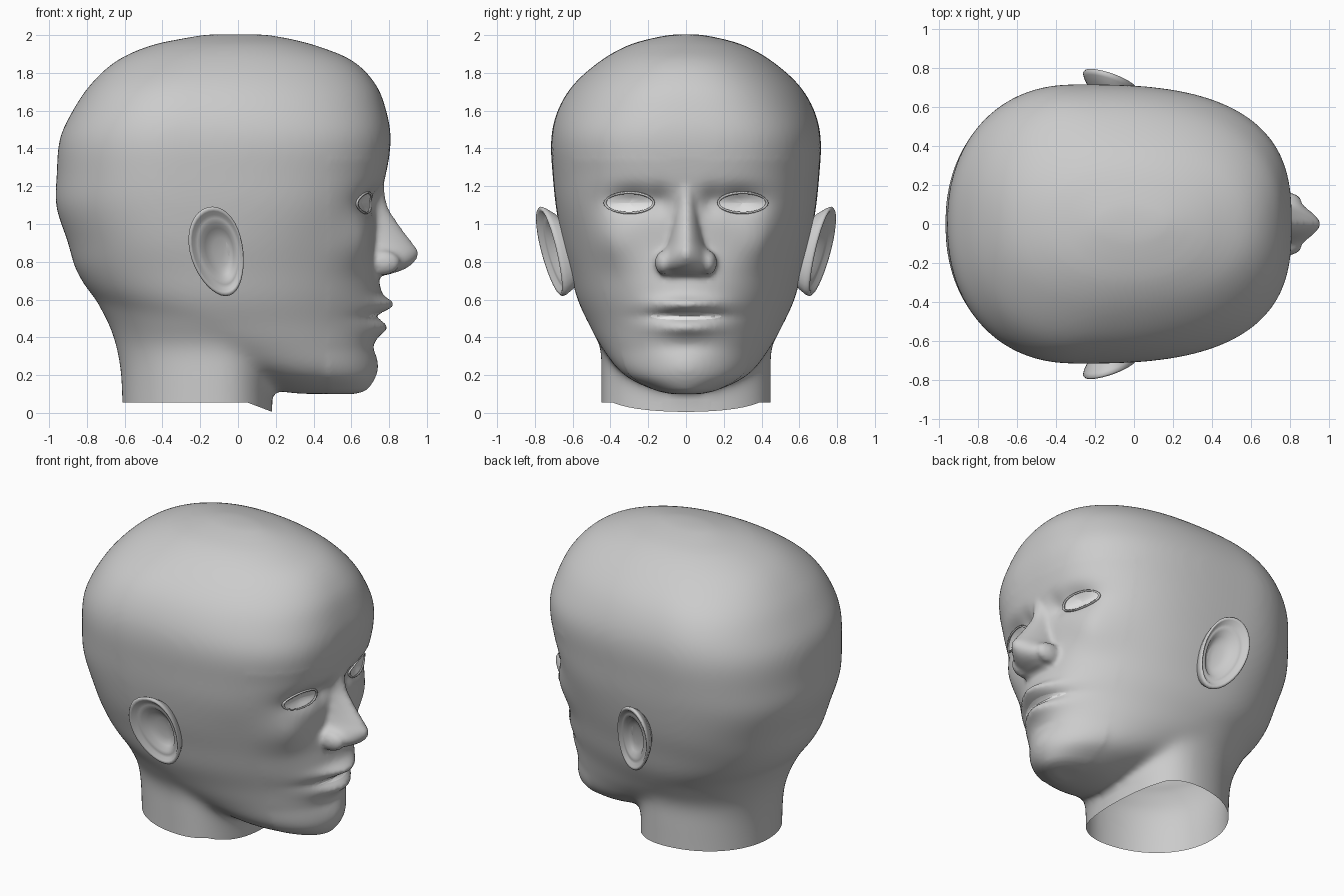
import bpy, bmesh, math
from mathutils import Matrix

old = bpy.data.objects.get("Cube")
if old:
    bpy.data.objects.remove(old, do_unlink=True)


def material(name, rgb):
    m = bpy.data.materials.new(name)
    m.use_nodes = True
    m.diffuse_color = (*rgb, 1)
    m.node_tree.nodes["Principled BSDF"].inputs["Base Color"].default_value = (*rgb, 1)
    return m


SKIN = material("plain grey", (0.6, 0.6, 0.6))
WHITE = material("eye white", (0.95, 0.95, 0.95))


def make(name, bm, mat):
    bmesh.ops.recalc_face_normals(bm, faces=bm.faces)
    me = bpy.data.meshes.new(name)
    bm.to_mesh(me)
    bm.free()
    me.materials.append(mat)
    for p in me.polygons:
        p.use_smooth = True
    ob = bpy.data.objects.new(name, me)
    bpy.context.collection.objects.link(ob)
    return ob


def bridge(bm, rings, caps=True):
    """Skin closed rings of points and cap both ends."""
    vs = [[bm.verts.new(p) for p in r] for r in rings]
    n = len(vs[0])
    for a, b in zip(vs, vs[1:]):
        for i in range(n):
            j = (i + 1) % n
            bm.faces.new((a[i], a[j], b[j], b[i]))
    if caps:
        bm.faces.new(vs[0])
        bm.faces.new(vs[-1])


def blend(rows, steps):
    """Smooth curve through the section rows."""
    out = []
    last = len(rows) - 1

    def slope(i, k):
        a, b = rows[max(i - 1, 0)], rows[min(i + 1, last)]
        return (b[k] - a[k]) / (b[0] - a[0])
    for i in range(last):
        p, q = rows[i], rows[i + 1]
        h = q[0] - p[0]
        for s in range(steps + (i == last - 1)):
            t = s / steps
            a, b = 1 - t, t
            out.append([a * a * (1 + 2 * b) * p[k] + b * b * (1 + 2 * a) * q[k]
                        + h * a * b * (a * slope(i, k) - b * slope(i + 1, k))
                        for k in range(len(p))])
    return out


def section(row, count, back_power=2.2):
    """Rounded horizontal section: height, back, middle, front, half width, front power."""
    z, back, mid, front, w, power = row
    pts = []
    for i in range(count):
        a = 2 * math.pi * i / count
        c, s = math.cos(a), math.sin(a)
        n = power if c > 0 else back_power
        r = (abs(c) ** n + abs(s) ** n) ** (-1 / n)
        pts.append((mid + r * c * ((front - mid) if c > 0 else (mid - back)), w * r * s, z))
    return pts


# Soft bumps and hollows of the face: side, height, side spread, height spread, amount
FEATURES = [
    (.28, 1.12, .13, .07, -.06), (.13, 1.12, .05, .07, -.03),
    (.42, .90, .15, .13, .05),
    (0, .575, .17, .036, .068), (0, .45, .17, .038, .048),
    (0, .51, .19, .016, -.045), (0, .35, .15, .035, -.014), (0, .24, .12, .06, .012),
]


def face_shape(p):
    x, y, z = p
    k = min(max((x - .35) / .25, 0), 1)
    d = sum(amt * math.exp(-((abs(y) - fy) / sy) ** 2 - ((z - fz) / sz) ** 2)
            for fy, fz, sy, sz, amt in FEATURES)
    return (x + k * d, y, z)


# Skull and jaw
SKULL = [
    (.10, .30, .50, .62, .08, 2), (.12, .20, .42, .68, .17, 2),
    (.20, 0, .30, .725, .33, 2), (.35, -.42, .05, .73, .45, 2),
    (.47, -.58, -.08, .745, .515, 2), (.60, -.75, -.15, .76, .575, 2.05),
    (.75, -.855, -.20, .74, .615, 2.25), (.90, -.90, -.25, .725, .655, 2.5),
    (1.1, -.965, -.28, .74, .69, 2.8), (1.25, -.96, -.30, .78, .705, 2.8),
    (1.45, -.945, -.30, .81, .715, 2.8), (1.6, -.875, -.29, .785, .68, 2.6),
    (1.74, -.78, -.24, .73, .595, 2.4), (1.87, -.635, -.12, .60, .445, 2.2),
    (1.95, -.45, -.05, .40, .30, 2.1), (1.985, -.28, -.03, .26, .175, 2),
    (2.005, -.17, -.02, .15, .07, 2),
]
bm = bmesh.new()
bridge(bm, [[face_shape(p) for p in section(r, 220)] for r in blend(SKULL, 10)])

# Neck, flaring into the back of the skull
NECK = [(-.15, -.61, -.12, .18, .45, 2.3), (.2, -.62, -.12, .18, .45, 2.3),
        (.35, -.645, -.12, .2, .455, 2.3), (.47, -.685, -.13, .22, .51, 2.2),
        (.6, -.75, -.15, .25, .565, 2.2), (.75, -.78, -.2, .25, .55, 2.2)]
bridge(bm, [section(r, 96, 2.05) for r in blend(NECK, 6)])

# Nose bridge, tip and wings
NOSE = [(.73, .5, .70, .79, .12, 2), (.76, .5, .72, .88, .145, 1.8),
        (.80, .5, .72, .935, .145, 1.7), (.85, .5, .70, .957, .125, 1.6),
        (.90, .5, .68, .925, .10, 1.7), (1.0, .5, .65, .85, .08, 1.8),
        (1.1, .5, .64, .79, .07, 1.9), (1.25, .5, .62, .77, .09, 2)]
bridge(bm, [section(r, 48) for r in blend(NOSE, 6)])
for side in (-1, 1):
    bmesh.ops.create_uvsphere(bm, u_segments=20, v_segments=12, radius=1,
                              matrix=Matrix.Translation((.765, side * .115, .795))
                              @ Matrix.Diagonal((.095, .05, .066, 1)))

# Fuse the solids into one skin
form = make("head_form", bm, SKIN)
fuse = form.modifiers.new("fuse", "REMESH")
fuse.mode = "VOXEL"
fuse.voxel_size = .016
relax = form.modifiers.new("relax", "SMOOTH")
relax.factor = .5
relax.iterations = 4
bm = bmesh.new()
bm.from_object(form, bpy.context.evaluated_depsgraph_get())
bpy.data.objects.remove(form, do_unlink=True)

# Melt the jaw, nape and cranium together, leaving the face crisp
plain = [v for v in bm.verts if v.co.x < .48 or v.co.z > 1.35]
for _ in range(30):
    bmesh.ops.smooth_vert(bm, verts=plain, factor=.5,
                          use_axis_x=True, use_axis_y=True, use_axis_z=True)

# Open the neck at the bottom, with a dip at the throat
bmesh.ops.bisect_plane(bm, geom=bm.verts[:] + bm.edges[:] + bm.faces[:],
                       plane_co=(0, 0, .055), plane_no=(0, 0, 1), clear_inner=True)
for v in bm.verts:
    if v.is_boundary:
        v.co.z -= max(0, v.co.x - .05) * .38
head = make("head", bm, SKIN)


def on_face(ob, offset):
    w = ob.modifiers.new("follow face", "SHRINKWRAP")
    w.target = head
    w.wrap_method = "PROJECT"
    w.use_project_x = True
    w.use_project_y = w.use_project_z = False
    w.use_negative_direction = True
    w.use_positive_direction = False
    w.offset = offset


def oval(y, z, w, h, scale, count=40):
    angles = [2 * math.pi * i / count for i in range(count)]
    return [(1.2, y + w * scale * math.cos(a), z + h * scale ** 1.5 * math.sin(a))
            for a in angles]


def plate(name, y, z, w, h, scales, mat, offset):
    b = bmesh.new()
    bridge(b, [oval(y, z, w, h, s) for s in scales], caps=False)
    ob = make(name, b, mat)
    on_face(ob, offset)
    return ob


# Eyes with slim lids, and the parted mouth
for side, word in ((1, "left"), (-1, "right")):
    plate(word + "_eye", side * .3, 1.112, .122, .05, (.02, .35, .7, 1), WHITE, .003)
    lid = plate(word + "_eyelids", side * .3, 1.112, .122, .05, (1, 1.05, 1.1), SKIN, .006)
    thick = lid.modifiers.new("thickness", "SOLIDIFY")
    thick.thickness = .01
    thick.offset = 0
plate("mouth_gap", 0, .512, .188, .02, (.02, .5, 1), WHITE, .003)

# Ears: a bowl with a rolled rim, leaning out to the rear
RIM = [(.5, -.14), (.85, -.06), (.97, -.02), (1, 0), (.96, .01), (.9, .006),
       (.82, -.012), (.74, -.014), (.64, -.016), (.52, -.045), (.3, -.06), (.05, -.062)]
for side, word in ((1, "left"), (-1, "right")):
    rings = []
    for scale, lift in RIM:
        ring = []
        for i in range(36):
            a = 2 * math.pi * i / 36
            c, dz = math.cos(a), math.sin(a)
            dx = c * (.142 + .012 * dz - .014 * c) - .035 * dz
            x = -.1 + dx * scale + .02 * (1 - scale)
            z = .855 + .237 * dz * scale
            y = .635 + .2 * (z - .62) - .3 * x + lift
            ring.append((x, side * y, z))
        rings.append(ring)
    bm = bmesh.new()
    bridge(bm, rings)
    make(word + "_ear", bm, SKIN)
